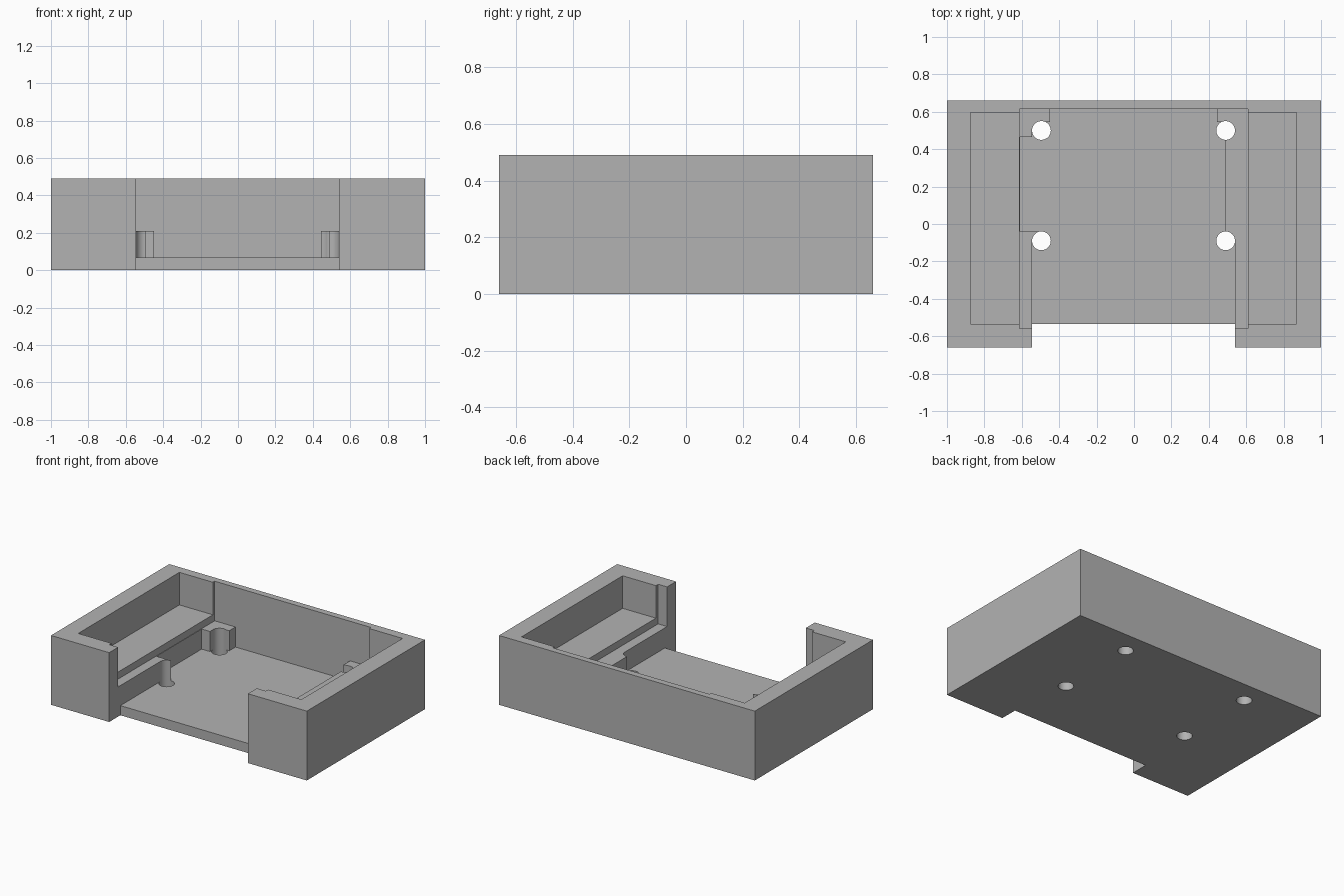
import bpy
import bmesh
import math

if "Cube" in bpy.data.objects:
    bpy.data.objects.remove(bpy.data.objects["Cube"], do_unlink=True)

HEIGHT = 0.49
ABOVE = 0.7        # cutters poke out above the tray
BELOW = -0.2       # and below it

grey = bpy.data.materials.new("plain_grey")
grey.use_nodes = True
colour = (0.45, 0.45, 0.45, 1)
grey.diffuse_color = colour
grey.node_tree.nodes["Principled BSDF"].inputs["Base Color"].default_value = colour


def prism(name, outline, z0, z1):
    """Extrude a plan outline from z0 to z1."""
    bm = bmesh.new()
    face = bm.faces.new([bm.verts.new((x, y, z0)) for x, y in outline])
    top = bmesh.ops.extrude_face_region(bm, geom=[face])["geom"]
    moved = [v for v in top if isinstance(v, bmesh.types.BMVert)]
    bmesh.ops.translate(bm, verts=moved, vec=(0, 0, z1 - z0))
    bmesh.ops.recalc_face_normals(bm, faces=bm.faces[:])
    mesh = bpy.data.meshes.new(name)
    bm.to_mesh(mesh)
    bm.free()
    mesh.materials.append(grey)
    obj = bpy.data.objects.new(name, mesh)
    bpy.context.collection.objects.link(obj)
    return obj


def rect(x0, x1, y0, y1):
    return [(x0, y0), (x1, y0), (x1, y1), (x0, y1)]


def circle(cx, cy, r, sides=48):
    angles = [2 * math.pi * i / sides for i in range(sides)]
    return [(cx + r * math.cos(a), cy + r * math.sin(a)) for a in angles]


# Solid body
tray = prism("tray", rect(-1, 1, -0.66, 0.66), 0, HEIGHT)

# Lower well, with its corner supports and the recess on one side
well = [(-0.545, -0.8), (-0.545, -0.09), (-0.495, -0.09), (-0.495, -0.04),
        (-0.61, -0.04), (-0.61, 0.465), (-0.545, 0.465), (-0.545, 0.5),
        (-0.495, 0.5), (-0.495, 0.545), (-0.45, 0.545), (-0.45, 0.615),
        (0.445, 0.615), (0.445, 0.545), (0.49, 0.545), (0.49, -0.09),
        (0.54, -0.09), (0.54, -0.8)]

cutters = [
    # Side shelves, then the deeper slot between them
    prism("shelf_cutter", rect(-0.875, 0.87, -0.535, 0.595), 0.26, ABOVE),
    prism("slot_cutter", rect(-0.613, 0.61, -0.56, 0.615), 0.21, ABOVE),
    prism("well_cutter", well, 0.068, ABOVE),
    # Opening through the front
    prism("front_cutter", rect(-0.545, 0.54, -0.8, -0.535), BELOW, ABOVE),
]

# Four screw holes
for x in (-0.495, 0.49):
    for y in (-0.09, 0.5):
        cutters.append(prism("hole_cutter", circle(x, y, 0.05), BELOW, 0.4))

for cutter in cutters:
    cutter.hide_render = True
    mod = tray.modifiers.new(cutter.name, "BOOLEAN")
    mod.operation = "DIFFERENCE"
    mod.solver = "EXACT"
    mod.object = cutter

# Bake the cuts and drop the cutters
graph = bpy.context.evaluated_depsgraph_get()
result = bpy.data.meshes.new_from_object(tray.evaluated_get(graph))
tray.modifiers.clear()
tray.data = result
result.name = "tray"
for cutter in cutters:
    bpy.data.objects.remove(cutter, do_unlink=True)

# Smooth the round walls only
bpy.ops.object.select_all(action="DESELECT")
tray.select_set(True)
bpy.context.view_layer.objects.active = tray
bpy.ops.object.shade_smooth_by_angle(angle=math.radians(30))
